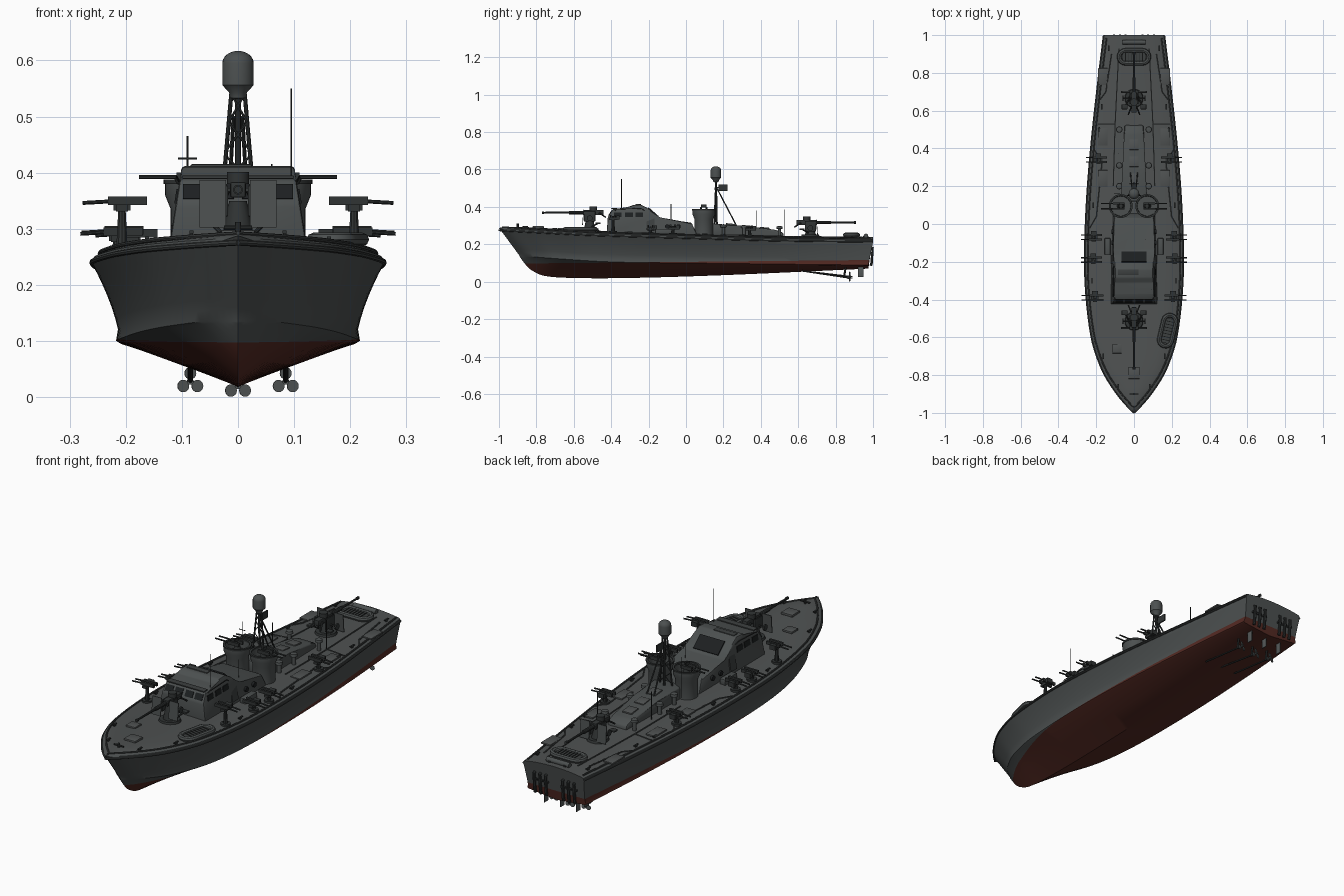
import bpy, bmesh, math
from mathutils import Vector, Matrix

if "Cube" in bpy.data.objects:
    bpy.data.objects.remove(bpy.data.objects["Cube"])

def mat(name, r, g, b):
    m = bpy.data.materials.new(name)
    m.diffuse_color = (r, g, b, 1)
    m.use_nodes = True
    m.node_tree.nodes["Principled BSDF"].inputs["Base Color"].default_value = m.diffuse_color
    return m
HULL = mat("hull_grey", .072, .08, .08)
DECK = mat("deck_grey", .078, .084, .084)
RED = mat("bottom_red", .085, .022, .016)
GUN = mat("gun_metal", .03, .034, .034)
TRIM = mat("dark_trim", .045, .05, .05)
GLASS = mat("window_dark", .012, .014, .015)
BRONZE = mat("propeller_metal", .09, .1, .1)

# ---------- helpers ----------
def finish(name, bm, mats, angle=35, recalc=True):
    if recalc:
        bmesh.ops.recalc_face_normals(bm, faces=bm.faces)
    for f in bm.faces:
        f.smooth = True
    for e in bm.edges:
        e.smooth = len(e.link_faces) == 2 and e.calc_face_angle(0) < math.radians(angle)
    me = bpy.data.meshes.new(name)
    bm.to_mesh(me); bm.free()
    for m in (mats if isinstance(mats, list) else [mats]):
        me.materials.append(m)
    ob = bpy.data.objects.new(name, me)
    bpy.context.collection.objects.link(ob)
    return ob

def box(name, loc, size, m, rot=(0, 0, 0), bevel=0):
    bm = bmesh.new()
    bmesh.ops.create_cube(bm, size=1)
    bmesh.ops.scale(bm, vec=size, verts=bm.verts)
    if bevel:
        bmesh.ops.bevel(bm, geom=bm.edges[:], offset=bevel, segments=2, affect='EDGES', profile=.5)
    ob = finish(name, bm, m)
    ob.location, ob.rotation_euler = loc, rot
    return ob

def rod(name, a, b, r, m, r2=None, seg=10):
    a, b = Vector(a), Vector(b)
    bm = bmesh.new()
    bmesh.ops.create_cone(bm, cap_ends=True, segments=seg, radius1=r, radius2=r if r2 is None else r2, depth=(b - a).length)
    q = (b - a).to_track_quat('Z', 'Y').to_matrix().to_4x4()
    bmesh.ops.transform(bm, matrix=Matrix.Translation((a + b) / 2) @ q, verts=bm.verts)
    return finish(name, bm, m)

def lathe(name, prof, loc, m, seg=24):
    bm = bmesh.new()
    vs = [bm.verts.new((r, 0, z)) for r, z in prof]
    es = [bm.edges.new(p) for p in zip(vs, vs[1:])]
    bmesh.ops.spin(bm, geom=vs + es, axis=(0, 0, 1), cent=(0, 0, 0), steps=seg, angle=2 * math.pi)
    bmesh.ops.remove_doubles(bm, verts=bm.verts, dist=1e-5)
    ob = finish(name, bm, m)
    ob.location = loc
    return ob

def tube(name, pts, r, m, cyclic=False):
    cu = bpy.data.curves.new(name, 'CURVE')
    cu.dimensions, cu.bevel_depth, cu.bevel_resolution, cu.use_fill_caps = '3D', r, 2, True
    sp = cu.splines.new('POLY')
    sp.points.add(len(pts) - 1)
    for p, c in zip(sp.points, pts):
        p.co = (*c, 1)
    sp.use_cyclic_u = cyclic
    tmp = bpy.data.objects.new(name + "_path", cu)
    bpy.context.collection.objects.link(tmp)
    me = bpy.data.meshes.new_from_object(tmp.evaluated_get(bpy.context.evaluated_depsgraph_get()))
    bpy.data.objects.remove(tmp)
    bm = bmesh.new(); bm.from_mesh(me)
    return finish(name, bm, m)

def house(name, prof, width, m, bevel=.006):
    """side profile (y, z) extruded across x, half-width given by width(y, z)"""
    bm = bmesh.new()
    L, R = ([bm.verts.new((s * width(y, z), y, z)) for y, z in prof] for s in (-1, 1))
    n = len(prof)
    bm.faces.new(L); bm.faces.new(R[::-1])
    for i in range(n):
        bm.faces.new((L[i], R[i], R[(i + 1) % n], L[(i + 1) % n]))
    if bevel:
        bmesh.ops.bevel(bm, geom=bm.edges[:], offset=bevel, segments=2, affect='EDGES', profile=.5)
    return finish(name, bm, m)

def interp(tab, y):
    """smooth curve through (y, value) points"""
    y = min(max(y, tab[0][0]), tab[-1][0])
    i = next(k for k in range(len(tab) - 1) if y <= tab[k + 1][0])
    sl = lambda a, b: (tab[b][1] - tab[a][1]) / (tab[b][0] - tab[a][0])
    m0, m1 = sl(max(i - 1, 0), i + 1), sl(i, min(i + 2, len(tab) - 1))
    (a, p), (b, q) = tab[i], tab[i + 1]
    h = b - a; t = (y - a) / h
    return (2*t**3 - 3*t*t + 1)*p + (t**3 - 2*t*t + t)*h*m0 + (3*t*t - 2*t**3)*q + (t**3 - t*t)*h*m1

# ---------- hull ----------
SW = [(-1, 0), (-.96, .04), (-.9, .09), (-.8, .155), (-.7, .197), (-.6, .225), (-.4, .251), (-.2, .26), (.1, .251), (.4, .228), (.7, .196), (1, .16)]
SZ = [(-1, .288), (-.8, .277), (-.5, .262), (0, .247), (.5, .233), (1, .227)]
CW = [(-.89, 0), (-.85, .045), (-.8, .083), (-.7, .135), (-.5, .187), (-.2, .21), (.2, .205), (.6, .182), (.975, .15)]
CZ = [(-.89, .135), (-.7, .12), (-.4, .102), (0, .096), (.975, .085)]
KZ = [(-.89, .135), (-.86, .094), (-.83, .064), (-.76, .032), (-.6, .02), (-.3, .02), (.2, .035), (.975, .07)]
deck = lambda x, y: interp(SZ, y) + .012 * (1 - (x / max(interp(SW, y), .01)) ** 2)

def section(u):
    ys, yc = -1 + 2 * u, -.89 + 1.865 * u
    w, z, c, cz = max(interp(SW, ys), 0), interp(SZ, ys), max(interp(CW, yc), 0), interp(CZ, yc)
    top = z - .014 * min(1, w / .05)
    pts = [(0, yc, interp(KZ, yc)), (c * .5, yc, interp(KZ, yc) * .52 + cz * .48), (c, yc, cz)]
    pts += [(c + min(.006, c * .1), yc, cz + .004)]
    for k in range(1, 8):
        t = k / 7
        pts.append((c + (w - c) * t ** 1.5, yc + (ys - yc) * t, cz + .004 + (top - cz - .004) * t))
    d = max(w - .012, 0)
    pts += [(max(w - .003, 0), ys, z - .004), (d, ys, z)]
    pts += [(d * f, ys, z + .012 * (1 - f * f) * min(1, w / .1)) for f in (.66, .33, 0)]
    return pts

bm = bmesh.new()
N = 60
rows = [[bm.verts.new(p) for p in section((i / N) ** 1.5)] for i in range(N + 1)]
nd = len(rows[0])
for a, b in zip(rows, rows[1:]):
    for j in range(nd - 1):
        f = bm.faces.new((a[j], b[j], b[j + 1], a[j + 1]))
        f.material_index = 1 if j >= nd - 4 else 0
bm.faces.new(rows[-1])
bmesh.ops.remove_doubles(bm, verts=bm.verts, dist=1e-5)
wl = Vector((0, -.01, 1))
bmesh.ops.bisect_plane(bm, geom=bm.verts[:] + bm.edges[:] + bm.faces[:], plane_co=(0, 0, .106), plane_no=wl)
for f in bm.faces:   # red below the waterline
    if (f.calc_center_median() - Vector((0, 0, .106))).dot(wl) < 0:
        f.material_index = 2
bmesh.ops.mirror(bm, geom=bm.verts[:] + bm.edges[:] + bm.faces[:], axis='X', merge_dist=1e-4)
finish("hull", bm, [HULL, DECK, RED])

# rub rails, toe rails, deck cleats and deck seams
ys = [-1 + 2 * (i / 40) ** 1.4 for i in range(41)]
for s in (-1, 1):
    tube("rub_rail", [(s * max(interp(SW, y), 0), y * .999, interp(SZ, y) - .013) for y in ys], .005, TRIM)
    tube("toe_rail", [(s * max(interp(SW, y) - .014, 0), y * .985, interp(SZ, y) + .004) for y in ys], .004, TRIM)
    for y in (-.86, -.7, -.3, .1, .5, .62, .93):
        x = s * (interp(SW, y) - .035)
        box("cleat", (x, y, deck(x, y) + .008), (.007, .028, .005), GUN)
        box("cleat_foot", (x, y, deck(x, y) + .003), (.006, .012, .009), GUN)
    for x0, y0, x1, y1 in ((.2, .04, .17, .33), (.17, .33, .21, .39), (.1, .53, .19, .53), (.11, .2, .1, .53),
                           (.1, .53, .08, .93), (.15, .7, .18, .66), (.15, .7, .12, .9), (.235, -.02, .2, .04)):
        rod("deck_seam", (s * x0, y0, deck(x0, y0)), (s * x1, y1, deck(x1, y1)), .0035, TRIM, seg=6)
    for y in (.24, .46, .78):
        box("side_deck_hatch", (s * .165, y, deck(.165, y) + .002), (.05, .09, .008), DECK, bevel=.002)
box("bow_hatch", (0, -.79, deck(0, -.79) + .003), (.06, .06, .012), DECK, bevel=.003)
box("fore_hatch", (-.09, -.66, deck(.09, -.66) + .003), (.05, .05, .01), DECK, bevel=.003)
rod("bow_bitt", (0, -.9, .28), (0, -.9, .312), .006, GUN)
rod("bow_chock", (-.025, -.9, .302), (.025, -.9, .302), .004, GUN)

# ---------- bridge and cabins ----------
house("bridge_cabin", [(-.425, .25), (-.418, .345), (-.392, .388), (-.31, .394), (-.285, .41), (-.24, .412), (-.2, .39), (-.165, .36),
                       (-.14, .338), (.03, .315), (.06, .25)], lambda y, z: .126 - (z - .25) * .16 - max(0, y + .15) * .07, HULL)
box("roof_edge", (0, -.385, .392), (.2, .03, .006), TRIM, bevel=.002)
box("cockpit_floor", (0, -.175, .372), (.13, .07, .006), GLASS, rot=(-.72, 0, 0))
box("wind_screen", (-.03, -.255, .409), (.11, .03, .012), TRIM, bevel=.003)
for x in (-.078, -.027, .027, .078):
    box("front_window", (x, -.406, .366), (.04, .004, .03), GLASS, rot=(-.53, 0, 0))
for s in (-1, 1):
    for y in (-.365, -.305, -.25):
        box("side_window", (s * .1095, y, .358), (.004, .042, .026), GLASS, rot=(0, -s * .16, 0))
    box("cabin_door", (s * .1125, -.19, .31), (.006, .045, .07), TRIM, rot=(0, -s * .16, 0))
    for y in (-.1, -.04):
        rod("porthole", (s * .108, y, .295), (s * .119, y, .295), .012, GLASS, seg=16)
    tube("hand_rail", [(s * .106, -.38, .38), (s * .111, -.37, .388), (s * .109, -.24, .392), (s * .104, -.22, .38)], .0022, GUN)
    box("deck_locker", (s * .14, -.12, .268), (.03, .09, .03), HULL, bevel=.003)
house("engine_room_cabin", [(.12, .24), (.12, .312), (.3, .3), (.48, .277), (.52, .262), (.525, .23)],
      lambda y, z: .07 - (y - .12) * .05, HULL, .008)
for y in (.24, .33, .42):
    box("skylight", (0, y, .309 - (y - .2) * .11), (.05, .055, .012), DECK, rot=(-.1, 0, 0), bevel=.003)
for s in (-1, 1):
    for y in (.2, .31, .5):
        lathe("ventilator", [(.009, 0), (.009, .04), (.017, .042), (.015, .054), (0, .058)], (s * .078, y, deck(.078, y) - .002), HULL, 14)

# ---------- machine gun turrets ----------
for s in (-1, 1):
    c = (s * .07, .095, 0)
    lathe("turret_tub", [(0, .25), (.05, .25), (.05, .335), (.06, .36), (.06, .382), (.054, .382), (.052, .345), (0, .345)], c, HULL, 32)
    lathe("turret_ring", [(.053, .38), (.063, .38), (.063, .388), (.053, .388), (.053, .38)], c, GUN, 32)
    lathe("turret_mount", [(0, .345), (.02, .345), (.012, .385), (0, .39)], c, GUN, 14)
    for d in (-.014, .014):
        box("turret_gun_body", (s * .08, .095 + d, .392), (.06, .01, .016), GUN)
        rod("turret_gun_barrel", (s * .1, .095 + d, .392), (s * .176, .095 + d, .392), .0035, GUN)
    box("turret_sight", (s * .075, .095, .405), (.004, .03, .014), GUN)

# ---------- mast and radar dome ----------
for s in (-1, 1):
    rod("mast_leg", (s * .034, .15, .29), (s * .012, .16, .54), .0038, GUN)
    rod("mast_strut", (s * .02, .28, .28), (s * .008, .165, .5), .0035, GUN)
    for z in (.32, .38, .44, .49):
        w = lambda h: .034 - (h - .29) * .088
        rod("mast_brace", (-s * w(z), .155, z), (s * w(z + .05), .157, z + .05), .002, GUN, seg=6)
rod("mast_pole", (0, .165, .28), (0, .16, .54), .0055, GUN)
lathe("radar_dome", [(0, .53), (.014, .533), (.016, .543), (.028, .556), (.028, .595)] +
      [(.028 * math.cos(a * math.pi / 12), .595 + .022 * math.sin(a * math.pi / 12)) for a in range(1, 6)] + [(0, .617)], (0, .16, 0), HULL)
box("signal_antenna", (0, .198, .503), (.006, .05, .034), GUN)
rod("antenna_arm", (0, .16, .503), (0, .2, .503), .003, GUN)
for x, y, z0, z1 in ((.095, -.345, .38, .55), (-.09, .16, .27, .465), (.06, -.08, .3, .415), (-.08, .375, .23, .38), (.1, .525, .23, .385)):
    rod("whip_antenna", (x, y, z0), (x, y, z1), .0016, GUN, seg=6)
rod("antenna_cross", (-.107, .16, .425), (-.073, .16, .425), .0018, GUN, seg=6)

# ---------- main deck guns ----------
def deck_gun(label, y, d, h, reach):
    z = deck(0, y) - .002
    P = lambda x, a, b: (x, y + d * a, z + b)
    rod(label + "_base", P(0, 0, 0), P(0, 0, .012), .05, GUN, .046, 20)
    rod(label + "_pedestal", P(0, 0, .01), P(0, 0, h - .02), .03, GUN, .016, 14)
    box(label + "_breech", P(0, -.02, h), (.028, .11, .028), GUN, bevel=.004)
    rod(label + "_recoil_tube", P(0, .02, h), P(0, .11, h), .009, GUN)
    rod(label + "_barrel", P(0, .1, h), P(0, reach, h), .006, GUN, .0042)
    rod(label + "_muzzle", P(0, reach - .012, h), P(0, reach, h), .007, GUN)
    lathe(label + "_drum", [(0, 0), (.02, 0), (.02, .022), (0, .022)], P(0, -.02, h + .01), GUN, 16)
    for s in (-1, 1):
        box(label + "_cheek", P(s * .021, 0, h - .02), (.007, .06, .055), GUN, bevel=.002)
        box(label + "_shield", P(s * .045, .035, h - .025), (.048, .004, .085), HULL, rot=(d * .08, 0, 0))
        box(label + "_seat", P(s * .05, -.045, .04), (.03, .026, .008), GUN, bevel=.002)
        rod(label + "_seat_post", P(s * .03, -.01, .02), P(s * .05, -.045, .04), .004, GUN)
        rod(label + "_shoulder_bar", P(s * .016, -.05, h), P(s * .03, -.085, h - .025), .004, GUN)
        rod(label + "_hand_wheel", P(s * .055, 0, h - .03), P(s * .061, 0, h - .03), .015, GUN, seg=16)
        rod(label + "_wheel_shaft", P(0, 0, h - .03), P(s * .06, 0, h - .03), .004, GUN)
deck_gun("fore_gun", -.515, -1, .097, .255)
deck_gun("aft_gun", .665, 1, .076, .245)

# ---------- side mounts along the rails ----------
for s in (-1, 1):
    for y, z, tall in ((-.39, .35, 1), (-.19, .295, 0), (-.07, .297, 0), (.34, .292, 0)):
        x = interp(SW, y) - .045
        zd = deck(x, y)
        rod("side_mount_post", (s * x, y, zd - .003), (s * x, y, z), .011, GUN, .006)
        rod("side_mount_foot", (s * x, y, zd - .003), (s * x, y, zd + .008), .022, GUN, seg=14)
        for d in (-.012, .012):
            box("side_gun_body", (s * (x - .01), y + d, z), (.07, .01, .015), GUN)
            rod("side_gun_barrel", (s * x, y + d, z), (s * (x + (.07 if tall else .066)), y + d, z - .004), .0035, GUN)
        box("side_ammo_box", (s * x, y + .026, z - .006), (.03, .016, .022), GUN)
        box("side_mount_cradle", (s * x, y, z - .013), (.022, .045, .012), GUN)

# ---------- life rafts and smoke canister ----------
def raft(name, loc, turn, half, rad, tub):
    pts = []
    for c, a0 in ((half, -90), (-half, 90)):
        for k in range(9):
            a = math.radians(a0 + k * 22.5)
            pts.append((c + rad * math.cos(a), rad * math.sin(a), 0))
    parts = [tube(name, pts, tub, HULL, True)]
    parts.append(box(name + "_floor", (0, 0, 0), (2 * half + rad, 1.7 * rad, .005), TRIM))
    for i in range(-3, 4):
        parts.append(rod(name + "_net", (i * half / 3, -rad, .007), (i * half / 3, rad, .007), .0022, GUN, seg=6))
    M = Matrix.Translation(loc) @ Matrix.Rotation(turn, 4, 'Z')
    for p in parts:
        p.matrix_world = M @ Matrix.Translation(p.location)
raft("stern_raft", (0, .885, .25), 0, .045, .034, .012)
raft("bow_raft", (.178, -.565, .281), math.radians(77), .05, .033, .012)
rod("smoke_canister", (-.06, .962, .245), (.06, .962, .245), .012, HULL, seg=16)
for x in (-.04, .04):
    box("canister_cradle", (x, .962, .237), (.01, .03, .016), GUN)

# ---------- propellers, rudders and stern pipes ----------
for x, hz in ((-.085, .028), (0, .02), (.085, .028)):
    y = .875
    rod("propeller_shaft", (x, .62, .058), (x, y, hz), .004, GUN)
    rod("shaft_strut", (x, y - .03, hz), (x, y - .02, .085), .005, GUN)
    rod("propeller_hub", (x, y - .012, hz), (x, y + .014, hz), .006, BRONZE, .003)
    for k in range(3):
        a = math.radians(90 + 120 * k)
        bl = rod("propeller_blade", (0, -.001, 0), (0, .001, 0), .011, BRONZE, seg=16)
        bl.matrix_world = Matrix.Translation((x + .0145 * math.cos(a), y, hz + .0145 * math.sin(a) - (.001 if k else 0))) @ Matrix.Rotation(a, 4, 'Y')@ Matrix.Rotation(a, 4, 'Y').inverted() @ Matrix.Rotation(.35, 4, 'Z')
    box("rudder", (x, .935, .055), (.005, .03, .06), BRONZE, bevel=.002)
for s in (-1, 1):
    for x in (.045, .075, .105):
        tube("exhaust_pipe", [(s * x, .975, .19), (s * x, .998, .18), (s * x, .992, .1), (s * x, .988, .085)], .007, GUN)
        box("pipe_clamp", (s * x, .99, .15), (.022, .016, .008), GUN)
